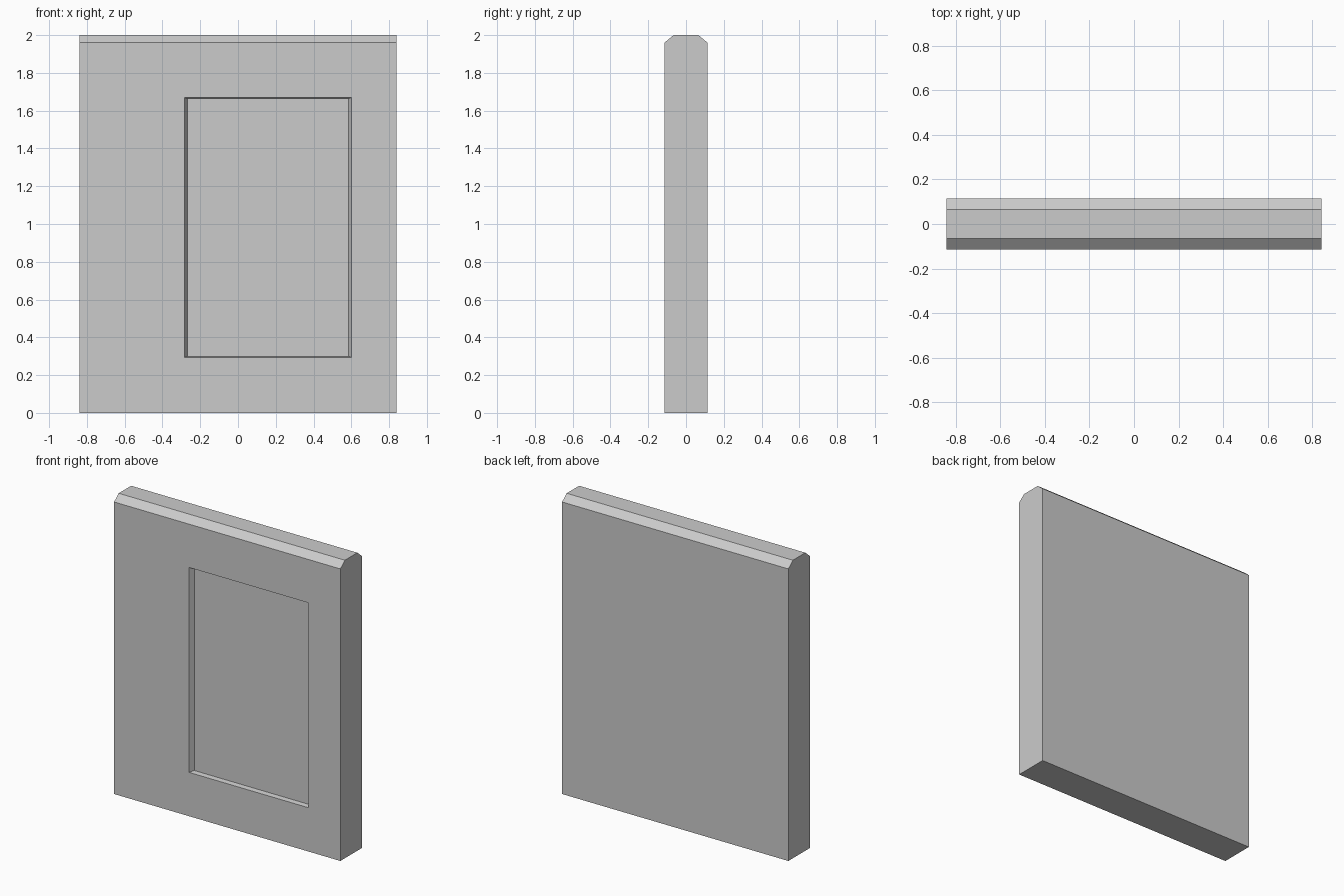
import bpy, bmesh

if "Cube" in bpy.data.objects:
    bpy.data.objects.remove(bpy.data.objects["Cube"])

HALF_W, HALF_T, TOP_T = 0.84, 0.114, 0.066
HEIGHT, SHOULDER = 2.0, 1.96
DEPTH = 0.032


def loft(name, loop_a, loop_b):
    """Closed solid between two matching point loops."""
    bm = bmesh.new()
    a = [bm.verts.new(p) for p in loop_a]
    b = [bm.verts.new(p) for p in loop_b]
    bm.faces.new(a)
    bm.faces.new(b)
    n = len(a)
    for i in range(n):
        j = (i + 1) % n
        bm.faces.new((a[i], a[j], b[j], b[i]))
    bmesh.ops.recalc_face_normals(bm, faces=bm.faces)
    mesh = bpy.data.meshes.new(name)
    bm.to_mesh(mesh)
    bm.free()
    obj = bpy.data.objects.new(name, mesh)
    bpy.context.collection.objects.link(obj)
    return obj


def rect(x0, x1, z0, z1, y):
    return [(x0, y, z0), (x1, y, z0), (x1, y, z1), (x0, y, z1)]


# Slab with a chamfered top, swept along x
half = [(HALF_T, 0), (HALF_T, SHOULDER), (TOP_T, HEIGHT)]
profile = half + [(-y, z) for y, z in reversed(half)]
slab = loft("slab", *[[(x, y, z) for y, z in profile] for x in (-HALF_W, HALF_W)])

# Tapered cutter for the recessed front panel, extended past the front face
dx, dz = 0.016, 0.005
cutter = loft(
    "recess_cutter",
    rect(-0.283 - dx, 0.602 + dx, 0.294 - dz, 1.669 + dz, -HALF_T - DEPTH),
    rect(-0.283 + dx, 0.602 - dx, 0.294 + dz, 1.669 - dz, -HALF_T + DEPTH),
)
cutter.hide_render = True

# Cut the recess and discard the helper
cut = slab.modifiers.new("recess", 'BOOLEAN')
cut.operation = 'DIFFERENCE'
cut.solver = 'EXACT'
cut.object = cutter
bpy.context.view_layer.objects.active = slab
bpy.ops.object.modifier_apply(modifier=cut.name)
bpy.data.objects.remove(cutter)
